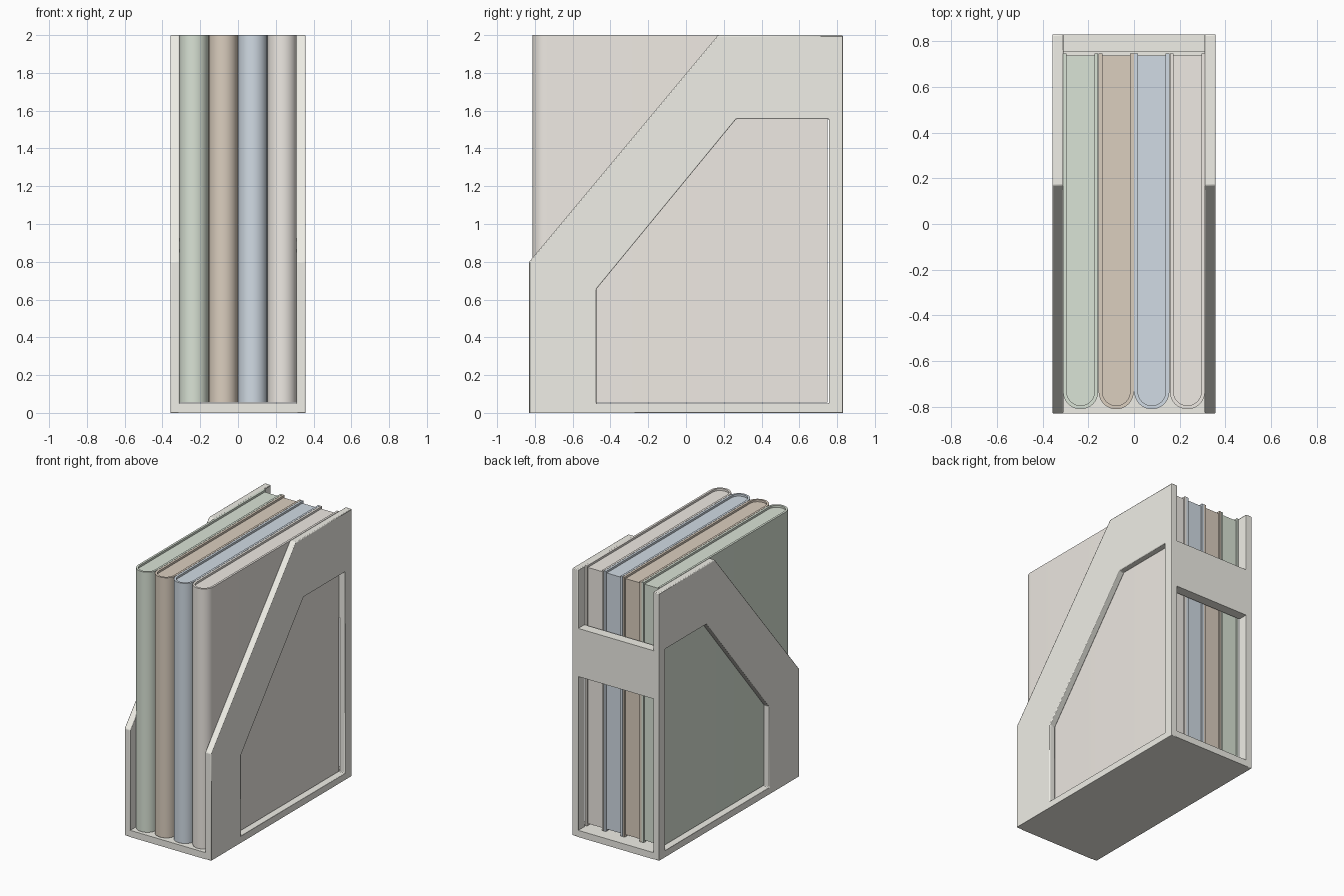
import bpy, bmesh, math

if "Cube" in bpy.data.objects:
    bpy.data.objects.remove(bpy.data.objects["Cube"])


def material(name, rgb):
    m = bpy.data.materials.new(name)
    m.diffuse_color = (*rgb, 1)
    m.use_nodes = True
    m.node_tree.nodes["Principled BSDF"].inputs["Base Color"].default_value = m.diffuse_color
    return m


def finish(name, bm, mat, bevel=0.0, mirror=False):
    bmesh.ops.recalc_face_normals(bm, faces=bm.faces)
    me = bpy.data.meshes.new(name)
    bm.to_mesh(me)
    bm.free()
    ob = bpy.data.objects.new(name, me)
    bpy.context.collection.objects.link(ob)
    me.materials.append(mat)
    if mirror:
        ob.modifiers.new("Mirror", 'MIRROR')
    if bevel:
        b = ob.modifiers.new("Bevel", 'BEVEL')
        b.width, b.segments = bevel, 2
    bpy.ops.object.select_all(action='DESELECT')
    ob.select_set(True)
    bpy.context.view_layer.objects.active = ob
    bpy.ops.object.shade_smooth_by_angle(angle=math.radians(35))
    return ob


def extrude(bm, faces, vec):
    geo = bmesh.ops.extrude_face_region(bm, geom=faces)['geom']
    verts = [g for g in geo if isinstance(g, bmesh.types.BMVert)]
    bmesh.ops.translate(bm, verts=verts, vec=vec)


def box(name, x0, x1, y0, y1, z0, z1, mat, bevel=0.0):
    bm = bmesh.new()
    vs = [bm.verts.new(p) for p in ((x0, y0, z0), (x1, y0, z0), (x1, y1, z0), (x0, y1, z0))]
    extrude(bm, [bm.faces.new(vs)], (0, 0, z1 - z0))
    return finish(name, bm, mat, bevel)


# Holder: mirrored side frames with a cut-out that follows the slanted outline
plastic = material("holder_white", (0.87, 0.86, 0.80))
outer = [(-.83, 0), (.83, 0), (.83, 2), (.17, 2), (-.83, .80)]
inner = [(-.475, .05), (.757, .05), (.757, 1.555), (.265, 1.555), (-.475, .655)]
bm = bmesh.new()
o = [bm.verts.new((.31, y, z)) for y, z in outer]
i = [bm.verts.new((.31, y, z)) for y, z in inner]
ring = [bm.faces.new((o[k], o[(k + 1) % 5], i[(k + 1) % 5], i[k])) for k in range(5)]
extrude(bm, ring, (.048, 0, 0))
finish("side_frames", bm, plastic, 0.005, mirror=True)

# Floor and back crossbar
box("floor", -.315, .315, -.83, .83, 0, .05, plastic)
box("back_crossbar", -.315, .315, .757, .83, 1.2, 1.56, plastic)


# Book: U-shaped cover wrapped round a rounded spine, with a recessed page block
def book_outline(cx, r, y_mid, y_back, n=16):
    arc = [(cx + r * math.cos(math.pi + math.pi * k / n),
            y_mid + r * math.sin(math.pi + math.pi * k / n)) for k in range(n + 1)]
    return [(cx - r, y_back)] + arc + [(cx + r, y_back)]


def book(name, cx, rgb):
    mat = material(name + "_colour", rgb)
    r, t, ym = .077, .016, -.735
    a = book_outline(cx, r, ym, .748)
    b = book_outline(cx, r - t, ym, .748)
    bm = bmesh.new()
    va = [bm.verts.new((x, y, .055)) for x, y in a]
    vb = [bm.verts.new((x, y, .055)) for x, y in b]
    faces = [bm.faces.new((va[k], va[k + 1], vb[k + 1], vb[k])) for k in range(len(a) - 1)]
    extrude(bm, faces, (0, 0, 1.945))
    finish(name + "_cover", bm, mat)
    bm = bmesh.new()
    vs = [bm.verts.new((x, y, .07)) for x, y in book_outline(cx, r - t + .001, ym, .738)]
    extrude(bm, [bm.faces.new(vs)], (0, 0, 1.915))
    finish(name + "_pages", bm, mat)


colours = [("green_book", (.70, .77, .67)), ("tan_book", (.71, .62, .52)),
           ("blue_book", (.64, .71, .78)), ("cream_book", (.86, .82, .77))]
for k, (name, rgb) in enumerate(colours):
    book(name, -.234 + .156 * k, rgb)
